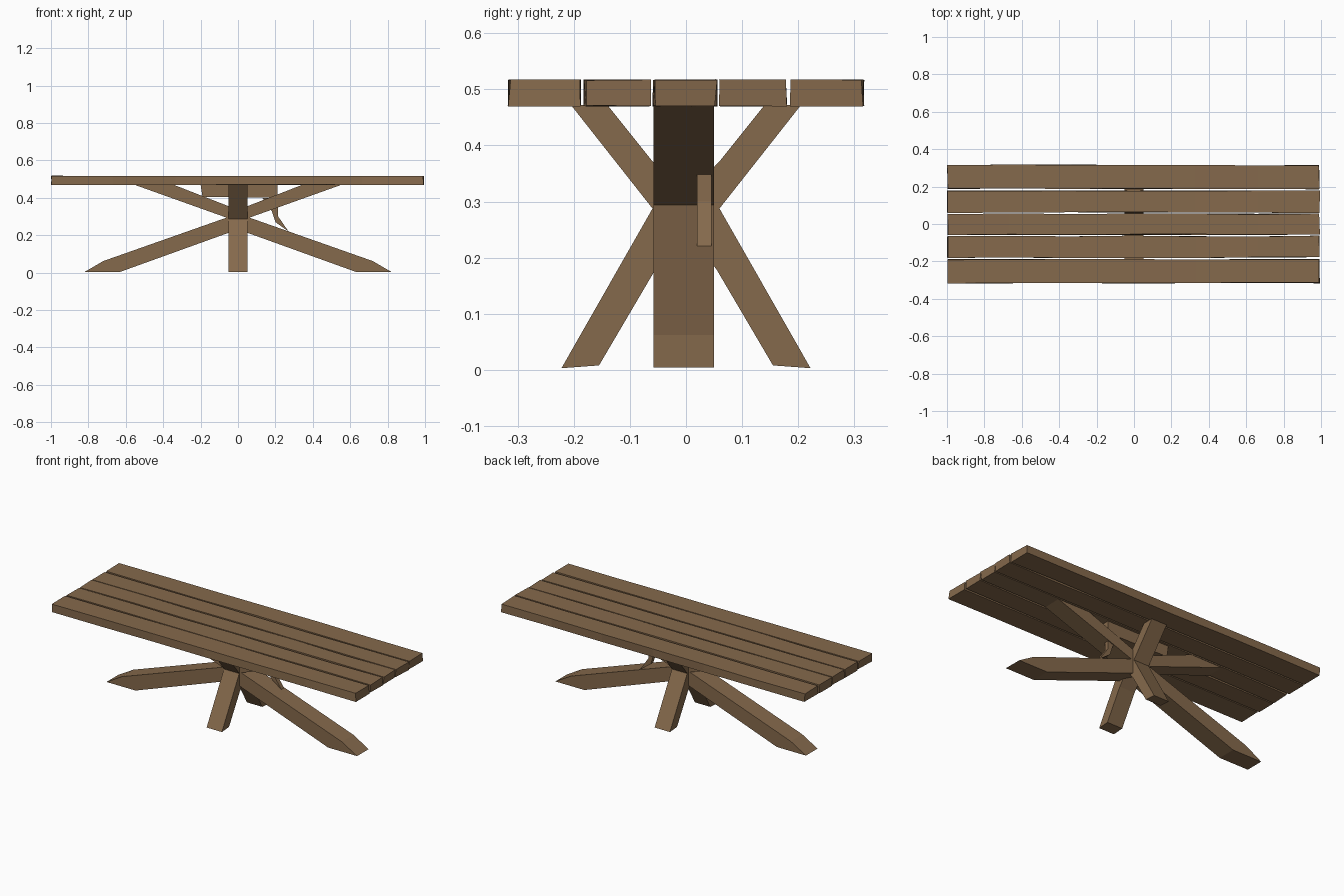
import bpy, bmesh, random
from mathutils import Vector

if "Cube" in bpy.data.objects:
    bpy.data.objects.remove(bpy.data.objects["Cube"])
random.seed(4)

wood = bpy.data.materials.new("brown wood")
wood.diffuse_color = (0.235, 0.142, 0.072, 1)
wood.use_nodes = True
wood.node_tree.nodes["Principled BSDF"].inputs["Base Color"].default_value = wood.diffuse_color


def finish(name, bm):
    bmesh.ops.recalc_face_normals(bm, faces=bm.faces)
    me = bpy.data.meshes.new(name)
    bm.to_mesh(me)
    bm.free()
    me.materials.append(wood)
    ob = bpy.data.objects.new(name, me)
    bpy.context.collection.objects.link(ob)
    return ob


def prism(name, outline, lo, hi, axis="y", flip=1):
    """Extrude an upright outline (horizontal, z) from lo to hi along axis."""
    bm = bmesh.new()

    def point(h, z, d):
        return Vector((h * flip, d, z)) if axis == "y" else Vector((d, h * flip, z))
    face = bm.faces.new([bm.verts.new(point(h, z, lo)) for h, z in outline])
    ext = bmesh.ops.extrude_face_region(bm, geom=[face])
    move = point(0, 0, hi - lo)
    bmesh.ops.translate(bm, vec=move, verts=[v for v in ext["geom"] if isinstance(v, bmesh.types.BMVert)])
    return finish(name, bm)


# Table top: five rough-hewn planks with slightly uneven edges
planks = [(-0.315, -0.19), (-0.18, -0.065), (-0.057, 0.053), (0.062, 0.178), (0.188, 0.315)]
for i, (y0, y1) in enumerate(planks):
    bm = bmesh.new()
    bmesh.ops.create_cube(bm, size=1)
    for v in bm.verts:
        v.co.x = 0.995 if v.co.x > 0 else -1.0
        v.co.y = y1 if v.co.y > 0 else y0
        v.co.z = 0.517 if v.co.z > 0 else 0.47
    long_edges = [e for e in bm.edges if abs(e.verts[0].co.x - e.verts[1].co.x) > 1]
    bmesh.ops.subdivide_edges(bm, edges=long_edges, cuts=5)
    for v in bm.verts:
        v.co.y += random.uniform(-0.003, 0.003)
        v.co.z += random.uniform(-0.001, 0.001)
        if abs(v.co.x) > 0.9:
            v.co.x -= random.uniform(0, 0.008) * (1 if v.co.x > 0 else -1)
    finish(f"plank_{i + 1}", bm)

# Crossed beams: lower legs and upper braces, mirrored to both sides
long_leg = [(0.82, 0.004), (0.72, 0.062), (0.05, 0.298), (0, 0.31), (0, 0.235), (0.05, 0.213), (0.63, 0.004)]
long_brace = [(0, 0.27), (0.05, 0.29), (0.56, 0.472), (0.35, 0.472), (0.05, 0.355), (0, 0.335)]
short_leg = [(0.222, 0.003), (0.06, 0.287), (0, 0.31), (0, 0.25), (0.055, 0.178), (0.155, 0.008)]
short_brace = [(0, 0.25), (0.06, 0.288), (0.205, 0.472), (0.14, 0.472), (0.06, 0.372), (0, 0.31)]
for side, s in (("right", 1), ("left", -1)):
    prism(f"long_leg_{side}", long_leg, -0.058, 0.05, "y", s)
    prism(f"long_brace_{side}", long_brace, -0.058, 0.05, "y", s)
for side, s in (("back", 1), ("front", -1)):
    prism(f"short_leg_{side}", short_leg, -0.05, 0.05, "x", s)
    prism(f"short_brace_{side}", short_brace, -0.05, 0.05, "x", s)

# Filler under the top between the long braces
prism("under_top_filler", [(-0.20, 0.472), (-0.19, 0.405), (0.21, 0.40), (0.21, 0.472)], -0.045, 0.04)

# Splinter hanging between the right brace and leg
prism("splinter", [(0.13, 0.40), (0.21, 0.40), (0.215, 0.30), (0.27, 0.22),
                   (0.20, 0.27), (0.18, 0.33)], 0.02, 0.045)
